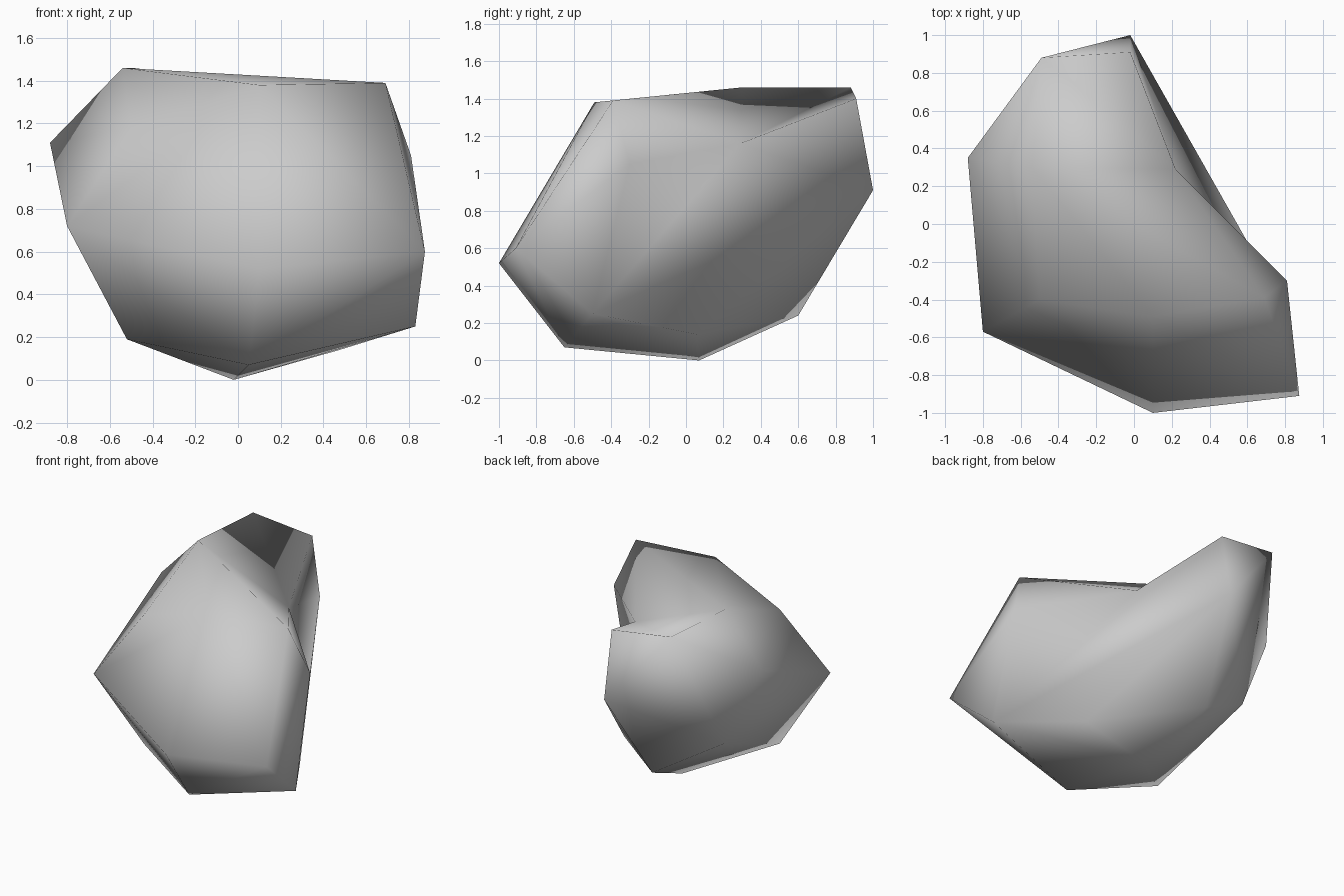
import bpy
import bmesh

# Remove the default cube if the scene has one
default_cube = bpy.data.objects.get("Cube")
if default_cube:
    bpy.data.objects.remove(default_cube, do_unlink=True)


def make_material(name, colour):
    """Plain material with the same viewport and render colour."""
    material = bpy.data.materials.new(name)
    material.use_nodes = True
    material.diffuse_color = colour
    shader = next(n for n in material.node_tree.nodes if n.type == "BSDF_PRINCIPLED")
    shader.inputs["Base Color"].default_value = colour
    shader.inputs["Roughness"].default_value = 0.9
    return material


# Corners of the boulder, named by where they sit
corners = {
    # upper rim
    "top_ridge": (-0.54, 0.30, 1.46),
    "top_back": (-0.49, 0.88, 1.46),
    "back_lip": (-0.02, 0.91, 1.40),
    "top_front": (0.10, -0.49, 1.38),
    "top_left": (0.69, -0.39, 1.39),
    # middle belt
    "left_shoulder": (0.81, -0.30, 1.05),
    "back_tip": (-0.02, 1.0, 0.91),
    "right_shoulder": (-0.88, 0.35, 1.11),
    "front_brow": (-0.50, -0.40, 1.18),
    "right_cheek": (-0.80, -0.57, 0.72),
    "front_tip": (0.10, -1.0, 0.52),
    "front_left_tip": (0.875, -0.91, 0.60),
    "right_flank": (-0.61, 0.42, 0.515),
    # underside
    "left_foot": (0.83, -0.50, 0.25),
    "front_foot": (0.05, -0.65, 0.07),
    "right_foot": (-0.52, -0.37, 0.19),
    "back_foot": (-0.14, 0.60, 0.24),
    "base": (-0.02, 0.07, 0.0),
}

# Wrap the corners in a faceted shell
bm = bmesh.new()
verts = {name: bm.verts.new(position) for name, position in corners.items()}
bmesh.ops.convex_hull(bm, input=list(bm.verts))


def reshape_patch(rim_names, tip, kept_names=()):
    """Open the facets inside a rim and close them on a new tip."""
    rim = {verts[name] for name in rim_names}
    kept = {verts[name] for name in kept_names}
    patch = [face for face in bm.faces
             if set(face.verts) <= rim and set(face.verts) != kept]
    bmesh.ops.delete(bm, geom=patch, context="FACES")
    point = bm.verts.new(tip)
    for edge in [e for e in bm.edges if e.is_boundary]:
        bm.faces.new((edge.verts[0], edge.verts[1], point))


# Hollow on the back left, leaving the small facet behind the lip
reshape_patch(("top_ridge", "top_back", "back_lip", "back_tip",
               "left_foot", "left_shoulder", "top_left"),
              (0.22, 0.29, 1.16),
              kept_names=("top_back", "back_lip", "back_tip"))

# Heel swelling out below the hollow
reshape_patch(("back_tip", "left_foot", "back_foot", "base"),
              (0.475, 0.055, 0.14))

# Consistent outward normals and smooth shading throughout
bmesh.ops.recalc_face_normals(bm, faces=list(bm.faces))
for face in bm.faces:
    face.smooth = True

mesh = bpy.data.meshes.new("boulder")
bm.to_mesh(mesh)
bm.free()
mesh.materials.append(make_material("stone_grey", (0.6, 0.6, 0.6, 1.0)))
boulder = bpy.data.objects.new("boulder", mesh)
bpy.context.collection.objects.link(boulder)
